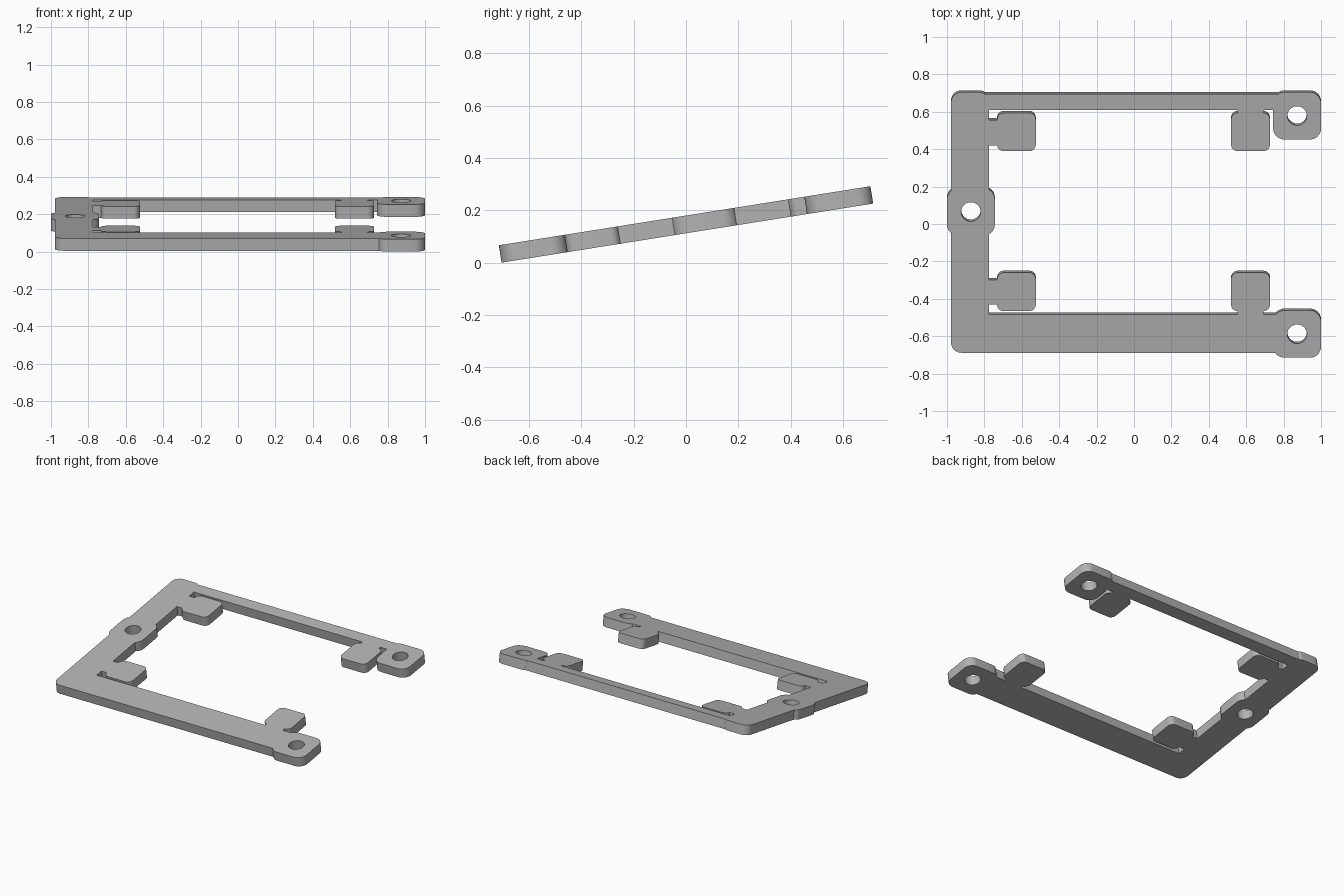
import bpy
import bmesh
from math import cos, sin, pi, radians

THICK = 0.067
TILT = radians(9.03)
HALF_X, HALF_Y = 1.0, 0.7187
LUG = 0.128            # half width of a screw lug
HOLE_R = 0.052

cube = bpy.data.objects.get("Cube")
if cube:
    bpy.data.objects.remove(cube, do_unlink=True)

grey = bpy.data.materials.new("mid grey")
grey.use_nodes = True
COLOUR = (0.45, 0.45, 0.45, 1)
grey.diffuse_color = COLOUR
grey.node_tree.nodes["Principled BSDF"].inputs["Base Color"].default_value = COLOUR


def prism(name, points, depth=THICK):
    """Solid upright prism on a counter-clockwise outline."""
    bm = bmesh.new()
    face = bm.faces.new([bm.verts.new((x, y, -depth / 2)) for x, y in points])
    top = bmesh.ops.extrude_face_region(bm, geom=[face])["geom"]
    for v in top:
        if isinstance(v, bmesh.types.BMVert):
            v.co.z = depth / 2
    bmesh.ops.recalc_face_normals(bm, faces=bm.faces)
    mesh = bpy.data.meshes.new(name)
    bm.to_mesh(mesh)
    bm.free()
    mesh.materials.append(grey)
    obj = bpy.data.objects.new(name, mesh)
    bpy.context.collection.objects.link(obj)
    return obj


def arc(cx, cy, r, start, sweep, steps):
    return [(cx + r * cos(start + sweep * i / steps),
             cy + r * sin(start + sweep * i / steps)) for i in range(steps + 1)]


def slab(name, x0, x1, y0, y1, r=0.0):
    """Plate piece with rounded corners."""
    if r == 0:
        return prism(name, [(x0, y0), (x1, y0), (x1, y1), (x0, y1)])
    corners = [(x1 - r, y1 - r), (x0 + r, y1 - r), (x0 + r, y0 + r), (x1 - r, y0 + r)]
    pts = []
    for i, (cx, cy) in enumerate(corners):
        pts += arc(cx, cy, r, i * pi / 2, pi / 2, 8)
    return prism(name, pts)


def combine(target, tool, operation):
    mod = target.modifiers.new(operation.lower(), "BOOLEAN")
    mod.operation = operation
    mod.solver = "EXACT"
    mod.object = tool
    bpy.context.view_layer.objects.active = target
    bpy.ops.object.modifier_apply(modifier=mod.name)
    bpy.data.objects.remove(tool, do_unlink=True)


# Rails of the open-sided frame
frame = slab("mounting_frame", -0.978, -0.774, -0.692, HALF_Y, 0.055)
parts = [
    slab("front_rail", -0.978, 0.88, -0.692, -0.484, 0.055),
    slab("back_rail", -0.88, 0.88, 0.623, 0.708),
]

# Screw lugs
lug_centres = [(HALF_X - LUG, HALF_Y - LUG), (HALF_X - LUG, LUG - HALF_Y),
               (LUG - HALF_X, 0.071)]
for cx, cy in lug_centres:
    parts.append(slab("lug", cx - LUG, cx + LUG, cy - LUG, cy + LUG, 0.06))

# Support pads, each hung from its rail by a short neck
for y0, y1, neck0, neck1 in [(0.40, 0.607, 0.43, 0.568), (-0.466, -0.258, -0.43, -0.297)]:
    parts.append(slab("left_pad", -0.732, -0.525, y0, y1, 0.035))
    parts.append(slab("left_neck", -0.80, -0.68, neck0, neck1))
    parts.append(slab("right_pad", 0.519, 0.727, y0, y1, 0.035))
    inner, outer = (0.55, 0.65) if y0 > 0 else (-0.52, -0.42)
    parts.append(slab("right_neck", 0.553, 0.693, inner, outer))

for part in parts:
    combine(frame, part, "UNION")

# Screw holes
for cx, cy in lug_centres:
    hole = prism("hole_cutter", arc(cx, cy, HOLE_R, 0, 2 * pi, 32)[:-1], THICK * 3)
    combine(frame, hole, "DIFFERENCE")

# Tilt the plate and rest its front edge on the ground
frame.rotation_euler.x = TILT
frame.location.z = HALF_Y * sin(TILT) + THICK / 2 * cos(TILT)
bpy.ops.object.select_all(action="DESELECT")
frame.select_set(True)
bpy.context.view_layer.objects.active = frame
bpy.ops.object.transform_apply(location=True, rotation=True, scale=False)
bpy.ops.object.shade_smooth_by_angle(angle=radians(30))
